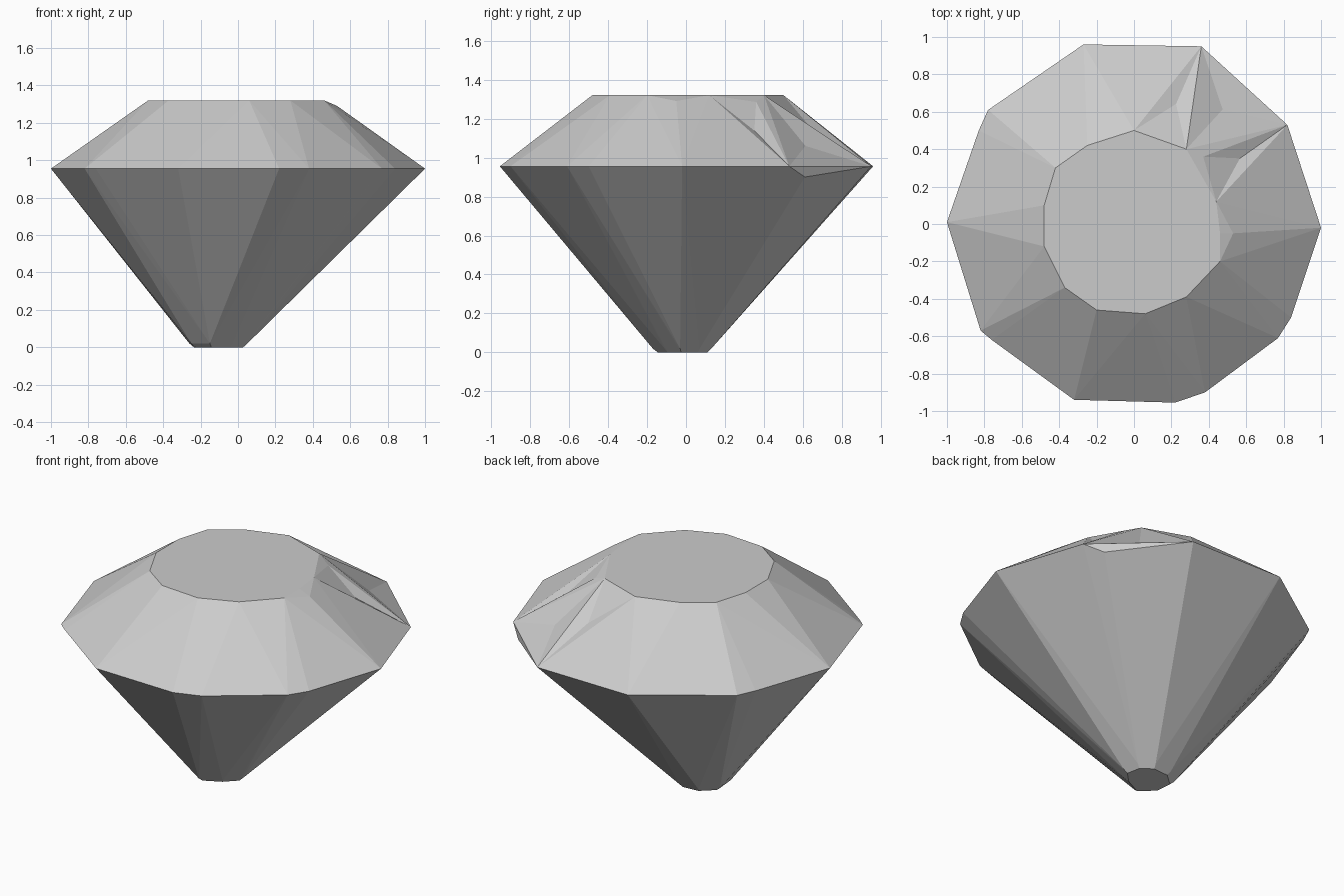
import bpy, bmesh
from mathutils import Vector

if "Cube" in bpy.data.objects:
    bpy.data.objects.remove(bpy.data.objects["Cube"])

# Irregular outlines: (x, y) around the stone
girdle = [(1, -.02), (.84, -.5), (.77, -.61), (.38, -.9), (.22, -.955), (-.32, -.94),
          (-.76, -.62), (-.82, -.57), (-1, .01), (-.83, .5), (-.78, .61), (-.27, .96),
          (.36, .95), (.55, .77), (.82, .53)]
table = [(.46, -.2), (.28, -.39), (.06, -.48), (-.2, -.46), (-.37, -.34), (-.48, -.12),
         (-.48, .1), (-.42, .3), (-.25, .42), (0, .5), (.28, .4), (.44, .12), (.46, -.05)]
culet = [(.05, -.03), (-.03, -.11), (-.15, -.17), (-.25, -.08), (-.26, .04),
         (-.17, .12), (-.05, .13), (.03, .07)]

bm = bmesh.new()


def ring(points, z):
    for x, y in points:
        bm.verts.new((x, y, z))


# Crown, girdle and pavilion as one faceted hull
ring(table, 1.32)
ring([(.53, -.05), (.49, .1)], 1.29)
ring([(.37, .36)], 1.285)
ring(girdle, .955)
ring([(.73, .61)], .9)
ring([(.2, -.03)], .18)
ring([(-.04, .2)], .1)
ring(culet, .02)
ring([(x * .85 - .015, y * .85) for x, y in culet], 0)
hull = bmesh.ops.convex_hull(bm, input=bm.verts[:])
loose = [v for v in bm.verts if not v.link_faces]
bmesh.ops.delete(bm, geom=loose, context='VERTS')
bmesh.ops.dissolve_limit(bm, angle_limit=.03, verts=bm.verts[:], edges=bm.edges[:])

# Sunken facets on the chipped back right of the crown
bm.normal_update()
chipped = []
for f in bm.faces:
    c = f.calc_center_median()
    if .25 < f.normal.z < .95 and c.x > .2 and c.y > .3 and f.calc_area() > .03:
        chipped.append(f)
if chipped:
    bmesh.ops.poke(bm, faces=chipped, offset=-.025)

bmesh.ops.recalc_face_normals(bm, faces=bm.faces[:])
mesh = bpy.data.meshes.new("cut_gemstone")
bm.to_mesh(mesh)
bm.free()
gem = bpy.data.objects.new("cut_gemstone", mesh)
bpy.context.collection.objects.link(gem)
